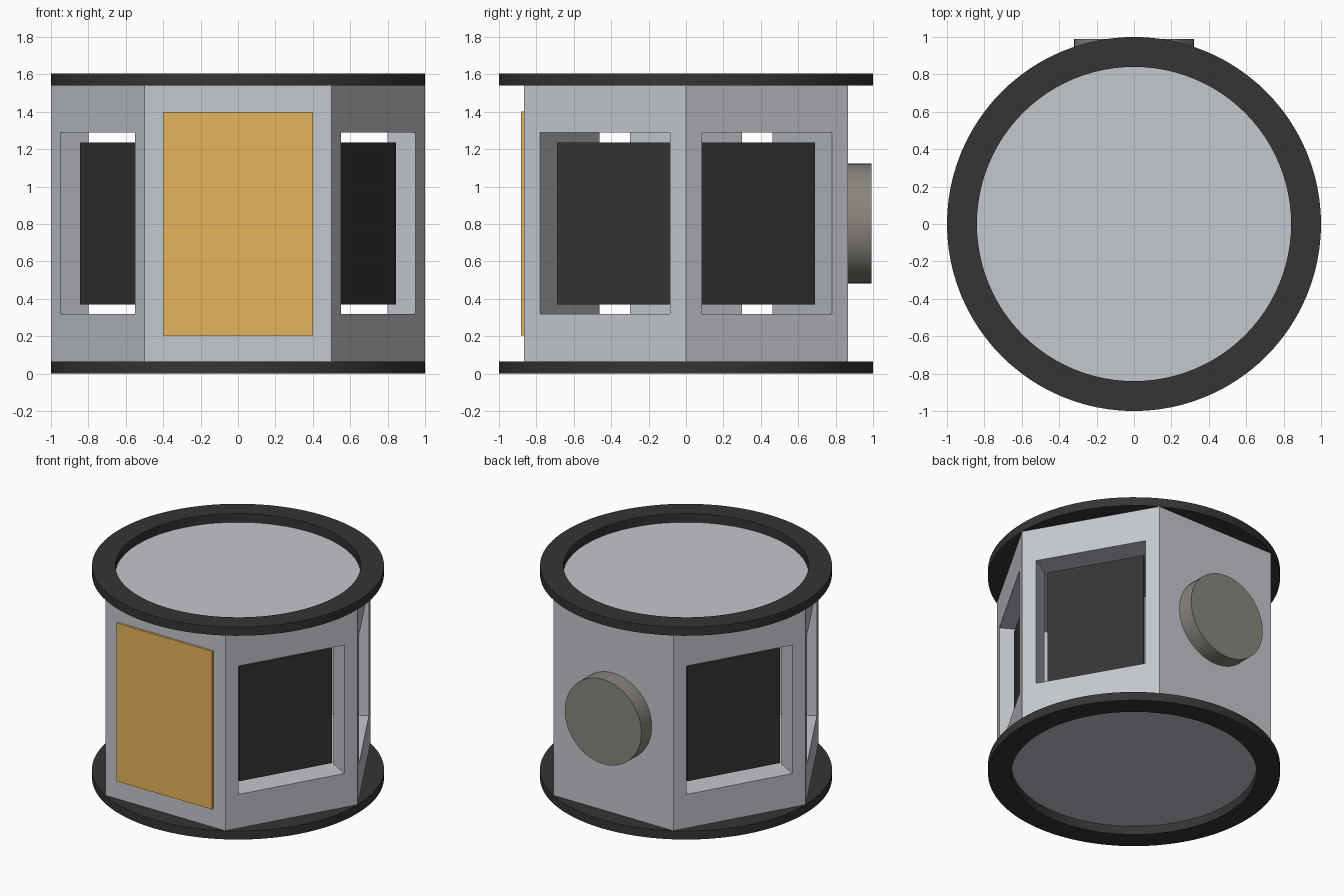
import bpy, bmesh
from math import radians, pi
from mathutils import Matrix, Vector

if "Cube" in bpy.data.objects:
    bpy.data.objects.remove(bpy.data.objects["Cube"])

HEIGHT, RIM = 1.605, 0.065
MID = HEIGHT / 2


def material(name, color):
    m = bpy.data.materials.new(name)
    m.use_nodes = True
    m.diffuse_color = (*color, 1)
    m.node_tree.nodes["Principled BSDF"].inputs["Base Color"].default_value = (*color, 1)
    return m


pale_grey = material("pale_grey", (0.55, 0.57, 0.61))
dark_grey = material("dark_grey", (0.035, 0.035, 0.035))
gold = material("gold", (0.80, 0.45, 0.10))
warm_grey = material("warm_grey", (0.25, 0.235, 0.21))


def finish(name, bm, mat, smooth=False):
    bmesh.ops.recalc_face_normals(bm, faces=bm.faces)
    mesh = bpy.data.meshes.new(name)
    bm.to_mesh(mesh)
    bm.free()
    mesh.materials.append(mat)
    ob = bpy.data.objects.new(name, mesh)
    bpy.context.collection.objects.link(ob)
    bpy.ops.object.select_all(action="DESELECT")
    ob.select_set(True)
    bpy.context.view_layer.objects.active = ob
    if smooth:
        bpy.ops.object.shade_smooth_by_angle(angle=radians(30))
    return ob


def wall_box(name, angle, near, far, width, z0, z1, mat):
    """Box facing outward at an angle, from distance near to distance far."""
    bm = bmesh.new()
    place = (Matrix.Rotation(radians(angle), 4, "Z")
             @ Matrix.Translation(((near + far) / 2, 0, (z0 + z1) / 2))
             @ Matrix.Diagonal((far - near, width, z1 - z0, 1)))
    bmesh.ops.create_cube(bm, size=1, matrix=place)
    return finish(name, bm, mat)


def cylinder(name, sides, radius, depth, place, mat, smooth=False):
    bm = bmesh.new()
    bmesh.ops.create_cone(bm, cap_ends=True, segments=sides, radius1=radius,
                          radius2=radius, depth=depth, matrix=place)
    return finish(name, bm, mat, smooth)


def ring(name, z0, z1, inner, outer, mat):
    bm = bmesh.new()
    corners = [(inner, z0), (outer, z0), (outer, z1), (inner, z1)]
    verts = [bm.verts.new((r, 0, z)) for r, z in corners]
    edges = [bm.edges.new((verts[i], verts[(i + 1) % 4])) for i in range(4)]
    bmesh.ops.spin(bm, geom=verts + edges, cent=(0, 0, 0), axis=(0, 0, 1),
                   angle=2 * pi, steps=96, use_duplicate=False)
    bmesh.ops.remove_doubles(bm, verts=bm.verts, dist=0.0005)
    return finish(name, bm, mat, True)


# Hexagonal body, with a corner on each side
turn = Matrix.Translation((0, 0, MID)) @ Matrix.Rotation(radians(30), 4, "Z")
body = cylinder("body", 6, 1, HEIGHT - 2 * RIM, turn, pale_grey)
if max(v.co.x for v in body.data.vertices) < 0.95:
    body.data.transform(Matrix.Rotation(radians(30), 4, "Z"))

# Deep openings in the four side walls, leaving a central core
sides = {"front_left": -30, "back_left": 30, "back_right": 150, "front_right": 210}
for side, angle in sides.items():
    cutter = wall_box("cutter_" + side, angle, 0.15, 1.1, 0.8, 0.32, 1.29, pale_grey)
    cutter.hide_render = True
    cut = body.modifiers.new("opening", "BOOLEAN")
    cut.operation, cut.solver, cut.object = "DIFFERENCE", "EXACT", cutter
    bpy.context.view_layer.objects.active = body
    bpy.ops.object.modifier_apply(modifier=cut.name)
    bpy.data.objects.remove(cutter)

# Dark panels floating inside the openings
for side, angle in sides.items():
    wall_box(side + "_panel", angle, 0.753, 0.773, 0.7, 0.37, 1.235, dark_grey)

# End rings
ring("bottom_ring", 0, RIM, 0.84, 1, dark_grey)
ring("top_ring", HEIGHT - RIM, HEIGHT, 0.84, 1, dark_grey)

# Front plate and back disc
wall_box("front_plate", -90, 0.86, 0.882, 0.8, 0.205, 1.4, gold)
lie = Matrix.Translation((0, 0.925, MID)) @ Matrix.Rotation(radians(90), 4, "X")
cylinder("back_disc", 64, 0.32, 0.13, lie, warm_grey, True)
